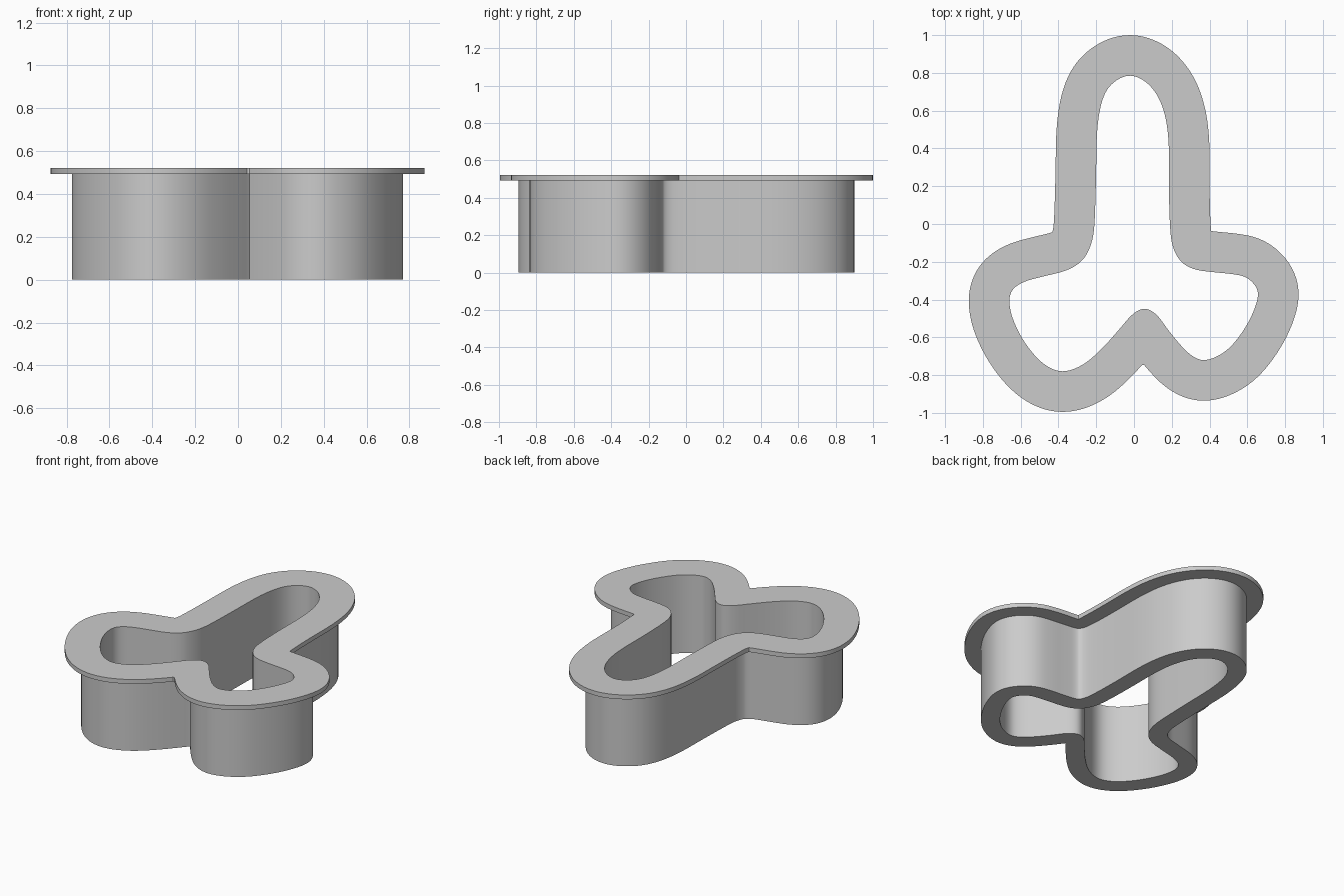
import bpy
import bmesh
import math
from mathutils import Vector

if "Cube" in bpy.data.objects:
    bpy.data.objects.remove(bpy.data.objects["Cube"])

WALL_OFFSET, FLANGE_OFFSET = 0.115, 0.215
WALL_TOP, FLANGE_TOP = 0.493, 0.522

# Opening outline, clockwise from the left of the stem
OUTLINE = [
    (-.2, .3), (-.195, .5), (-.17, .65), (-.12, .74), (-.03, .787), (.06, .755),
    (.13, .67), (.17, .55), (.185, .4), (.185, .2), (.19, 0), (.205, -.12),
    (.25, -.2), (.32, -.24), (.42, -.255), (.52, -.265), (.6, -.285),
    (.655, -.35), (.645, -.43), (.6, -.53), (.53, -.63), (.46, -.69),
    (.375, -.722), (.31, -.7), (.25, -.645), (.18, -.56), (.12, -.48),
    (.055, -.447), (-.01, -.48), (-.08, -.56), (-.17, -.66), (-.27, -.745),
    (-.38, -.782), (-.48, -.74), (-.57, -.64), (-.635, -.52), (-.66, -.42),
    (-.645, -.35), (-.58, -.305), (-.47, -.275), (-.37, -.25), (-.3, -.215),
    (-.25, -.16), (-.215, -.06), (-.205, .1),
]


def smooth_loop(points, steps=9, passes=8):
    """Closed spline through the points, lightly relaxed."""
    pts = [Vector(p) for p in points]
    n = len(pts)
    loop = []
    for i in range(n):
        a, b, c, d = (pts[(i + k) % n] for k in (-1, 0, 1, 2))
        for s in range(steps):
            t = s / steps
            loop.append(0.5 * (2 * b + (c - a) * t + (2 * a - 5 * b + 4 * c - d) * t**2
                               + (3 * b - a - 3 * c + d) * t**3))
    for _ in range(passes):
        loop = [(loop[i - 1] + 2 * p + loop[(i + 1) % len(loop)]) / 4
                for i, p in enumerate(loop)]
    return loop


def offset_loop(loop, dist):
    """Outward offset; folded stretches collapse to one sharp corner."""
    n = len(loop)
    out, good = [], []
    for i, p in enumerate(loop):
        t = (loop[(i + 1) % n] - loop[i - 1]).normalized()
        q = p + Vector((-t.y, t.x)) * dist
        out.append(q)
        good.append(min((q - r).length for r in loop) > dist - 0.002)
    result = list(out)
    for i in range(n):
        if not good[i]:
            before, after = i, i
            while not good[before % n]:
                before -= 1
            while not good[after % n]:
                after += 1
            result[i] = (out[before % n] + out[after % n]) / 2
    return result


def ring(name, inner, outer, z0, z1, material):
    """Closed band between two outlines, from z0 up to z1."""
    bm = bmesh.new()
    section = ((inner, z0), (outer, z0), (outer, z1), (inner, z1))
    rows = [[bm.verts.new((p.x, p.y, z)) for p in loop] for loop, z in section]
    n = len(inner)
    for k in range(4):
        low, high = rows[k], rows[(k + 1) % 4]
        for i in range(n):
            j = (i + 1) % n
            bm.faces.new((low[i], low[j], high[j], high[i]))
    bmesh.ops.remove_doubles(bm, verts=bm.verts, dist=0.0005)
    bmesh.ops.recalc_face_normals(bm, faces=bm.faces)
    mesh = bpy.data.meshes.new(name)
    bm.to_mesh(mesh)
    bm.free()
    mesh.materials.append(material)
    obj = bpy.data.objects.new(name, mesh)
    bpy.context.collection.objects.link(obj)
    bpy.ops.object.select_all(action='DESELECT')
    obj.select_set(True)
    bpy.context.view_layer.objects.active = obj
    bpy.ops.object.shade_smooth_by_angle(angle=math.radians(30))
    return obj


# Plain grey for the whole cutter
grey = bpy.data.materials.new("light grey")
grey.use_nodes = True
colour = (0.6, 0.6, 0.6, 1)
grey.diffuse_color = colour
grey.node_tree.nodes["Principled BSDF"].inputs["Base Color"].default_value = colour

# Tall cutting wall and the wider grip flange on top
opening = smooth_loop(OUTLINE)
ring("cutter_wall", opening, offset_loop(opening, WALL_OFFSET), 0, WALL_TOP, grey)
ring("top_flange", opening, offset_loop(opening, FLANGE_OFFSET), WALL_TOP, FLANGE_TOP, grey)
